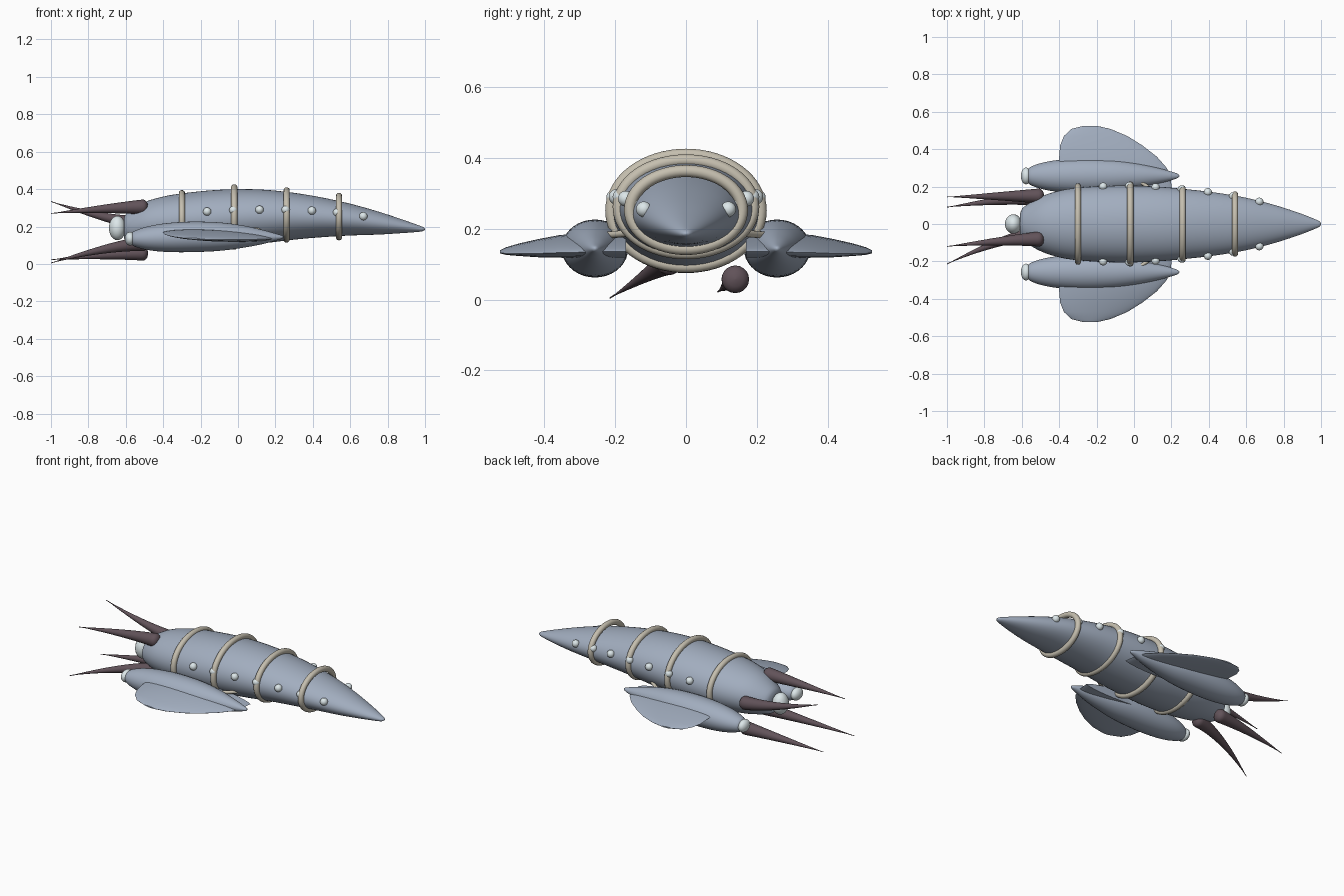
import bpy, bmesh, math
from mathutils import Vector

if "Cube" in bpy.data.objects:
    bpy.data.objects.remove(bpy.data.objects["Cube"])


def material(name, rgb):
    m = bpy.data.materials.new(name)
    m.diffuse_color = (*rgb, 1)
    m.use_nodes = True
    m.node_tree.nodes["Principled BSDF"].inputs["Base Color"].default_value = m.diffuse_color
    return m


HULL = material("blue_grey", (0.36, 0.42, 0.52))
SPIKE = material("dark_plum", (0.12, 0.085, 0.10))
PEARL = material("pale_white", (0.72, 0.80, 0.82))
TAN = material("tan", (0.56, 0.52, 0.43))


def finish(name, bm, mat, angle=50):
    bmesh.ops.recalc_face_normals(bm, faces=bm.faces)
    me = bpy.data.meshes.new(name)
    bm.to_mesh(me)
    bm.free()
    me.polygons.foreach_set("use_smooth", [True] * len(me.polygons))
    me.set_sharp_from_angle(angle=math.radians(angle))
    me.materials.append(mat)
    ob = bpy.data.objects.new(name, me)
    bpy.context.collection.objects.link(ob)
    return ob


def loft(name, rings, mat, closed=False, angle=50):
    """Skin a list of equal-length point loops."""
    bm = bmesh.new()
    loops = [[bm.verts.new(p) for p in r] for r in rings]
    pairs = list(zip(loops, loops[1:]))
    if closed:
        pairs.append((loops[-1], loops[0]))
    else:
        bm.faces.new(loops[0])
        bm.faces.new(loops[-1])
    for a, b in pairs:
        for i in range(len(a)):
            j = (i + 1) % len(a)
            bm.faces.new((a[i], a[j], b[j], b[i]))
    return finish(name, bm, mat, angle)


def refine(rows, n=5):
    """Catmull-Rom interpolation of station rows."""
    out = []
    for i in range(len(rows) - 1):
        p0, p1, p2, p3 = (rows[min(max(k, 0), len(rows) - 1)] for k in range(i - 1, i + 3))
        for s in range(n):
            t = s / n
            out.append([0.5 * (2 * b + (c - a) * t + (2 * a - 5 * b + 4 * c - d) * t * t
                               + (3 * b - a - 3 * c + d) * t ** 3)
                        for a, b, c, d in zip(p0, p1, p2, p3)])
    return out + [list(rows[-1])]


def circle(n):
    return [(math.cos(2 * math.pi * i / n), math.sin(2 * math.pi * i / n)) for i in range(n)]


def ellipse_hull(name, rows, y0, n=48):
    """rows: x, half width, top z, bottom z"""
    rings = [[(x, y0 + w * c, (t + b) / 2 + (t - b) / 2 * s) for c, s in circle(n)]
             for x, w, t, b in refine(rows)]
    return loft(name, rings, HULL)


def tube(name, path, radii, mat, n=20):
    rings = []
    for i, p in enumerate(path):
        d = (path[min(i + 1, len(path) - 1)] - path[max(i - 1, 0)]).normalized()
        u = d.cross(Vector((0, 0, 1))).normalized()
        v = u.cross(d)
        rings.append([p + (u * c + v * s) * radii[i] for c, s in circle(n)])
    return loft(name, rings, mat, angle=80)


def ball(name, loc, r):
    bm = bmesh.new()
    bmesh.ops.create_uvsphere(bm, u_segments=24, v_segments=14, radius=1)
    for v in bm.verts:
        v.co = Vector([l + c * k for l, c, k in zip(loc, v.co, r)])
    return finish(name, bm, PEARL, 80)


# Main body
ellipse_hull("body", [
    (-.61, .05, .245, .14), (-.59, .09, .275, .12), (-.5, .145, .33, .10),
    (-.4, .178, .36, .09), (-.3, .194, .377, .087), (-.15, .204, .393, .087),
    (0, .205, .40, .097), (.15, .198, .396, .112), (.3, .184, .38, .13),
    (.45, .166, .355, .143), (.6, .140, .322, .152), (.75, .102, .28, .157),
    (.88, .06, .237, .165), (.97, .025, .205, .172), (.993, .013, .195, .178),
    (1, .003, .188, .184)], 0)
ball("rear_nozzle", (-.645, 0, .192), (.045, .052, .065))

# Hoops around the body
for k, (x, ry, zc, rz) in enumerate([(-.3, .2, .235, .143), (-.02, .211, .251, .158),
                                     (.26, .19, .262, .131), (.54, .158, .253, .11)]):
    rings = []
    for c, s in circle(64):
        nrm = Vector((0, c / ry, s / rz)).normalized()
        p = Vector((x, ry * c, zc + rz * s))
        rings.append([p + nrm * (.017 * a) + Vector((.017 * b, 0, 0)) for a, b in circle(14)])
    loft(f"hoop_{k + 1}", rings, TAN, closed=True, angle=80)

# Side beads
BEADS = [(-.165, .2, .28), (-.025, .203, .288), (.115, .196, .29), (.255, .185, .29),
         (.395, .17, .285), (.53, .148, .275), (.67, .119, .255)]

# Fin stations: y, rear x, front x, centre z, half thickness
FIN = [(.17, -.39, .205, .155, .032), (.25, -.40, .195, .155, .032), (.30, -.40, .175, .153, .031),
       (.36, -.40, .122, .150, .028), (.42, -.395, .045, .145, .022), (.47, -.375, -.035, .141, .015),
       (.508, -.335, -.125, .137, .009), (.525, -.27, -.20, .135, .004)]

for side, label in ((1, "left"), (-1, "right")):
    for k, (x, y, z) in enumerate(BEADS):
        ball(f"{label}_bead_{k + 1}", (x, side * y, z), (.022, .022, .022))

    # Pod with nozzle
    ellipse_hull(f"{label}_pod", [
        (-.57, .03, .162, .105), (-.55, .05, .178, .092), (-.48, .073, .201, .074),
        (-.38, .088, .218, .064), (-.25, .094, .226, .063), (-.1, .087, .222, .07),
        (.03, .066, .205, .087), (.14, .04, .180, .108), (.21, .02, .16, .127),
        (.235, .01, .152, .135), (.242, .003, .147, .141)], side * .257, 36)
    ball(f"{label}_pod_nozzle", (-.577, side * .257, .135), (.028, .045, .037))

    # Fin with a lens-shaped section, nose edge slightly lower
    rings = []
    for y, x0, x1, zc, h in FIN:
        mid, half = (x0 + x1) / 2, (x1 - x0) / 2
        rings.append([(mid + half * c, side * y, zc - .02 * c * half / .3 + h * s * abs(s) ** .4)
                      for c, s in circle(32)])
    loft(f"{label}_fin", rings, HULL)

    # Strut between body and pod
    tube(f"{label}_strut", [Vector((0, side * .25, .18)), Vector((.12, side * .165, .187))],
         [.01, .01], TAN, 12)

# Four trailing spikes: root, tip
SPIKES = [((-.48, .15, .215), (-1, .145, .334)), ((-.48, -.08, .305), (-1, -.12, .27)),
          ((-.48, .14, .058), (-1, .09, .022)), ((-.48, -.045, .11), (-1, -.214, .005))]
for k, (a, b) in enumerate(SPIKES):
    path, radii = [], []
    for i in range(25):
        t = (i / 24) ** 1.5
        e = t ** 1.5
        path.append(Vector((a[0] + (b[0] - a[0]) * t, a[1] + (b[1] - a[1]) * e,
                            a[2] + (b[2] - a[2]) * e)))
        cap = math.sqrt(max(0, 1 - (1 - min(1, t / .06)) ** 2))
        radii.append(max(.002, .042 * (1 - t) ** 1.05 * cap))
    tube(f"spike_{k + 1}", path, radii, SPIKE)
